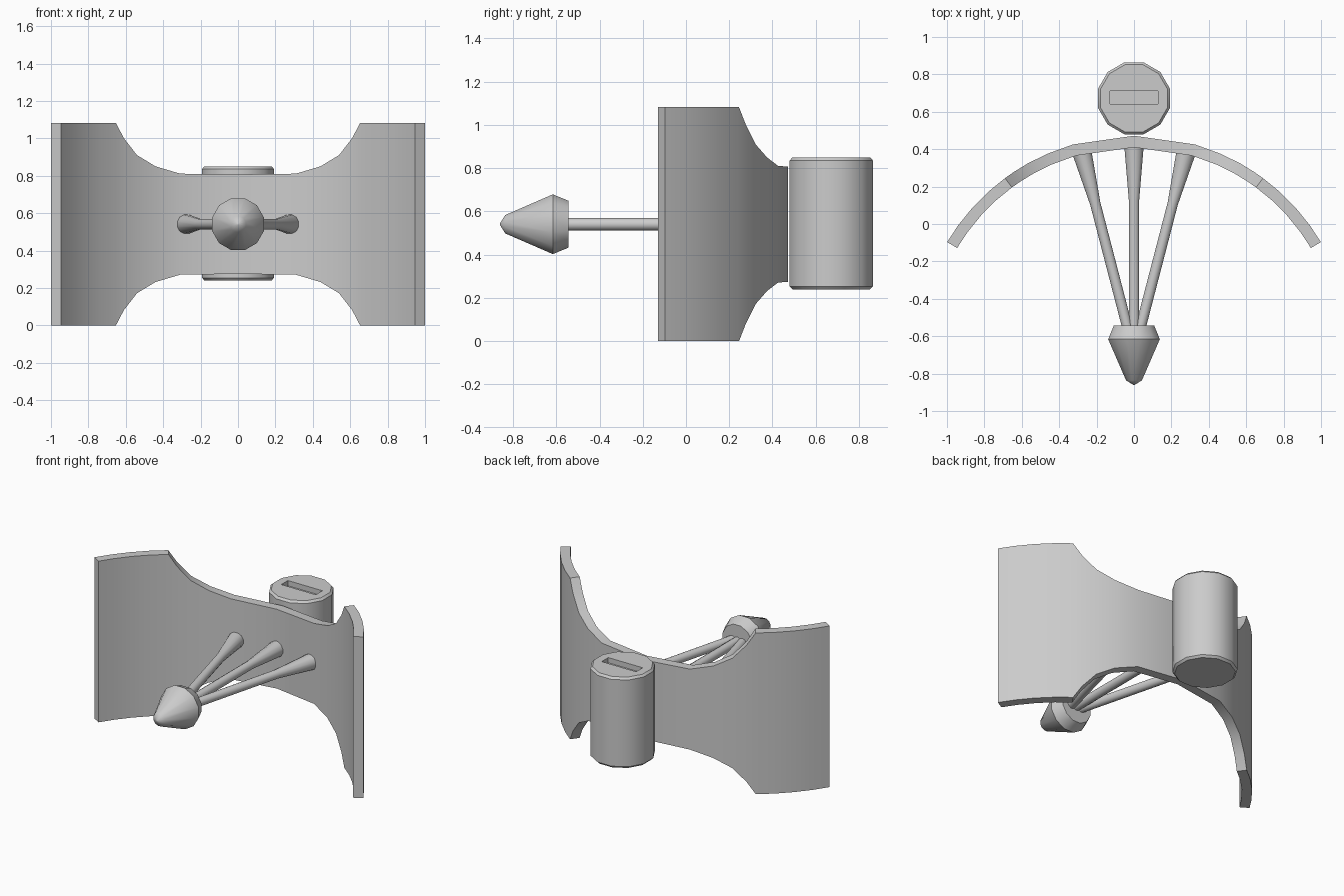
import bpy, bmesh, math
from mathutils import Vector

if "Cube" in bpy.data.objects:
    bpy.data.objects.remove(bpy.data.objects["Cube"])

MID = 0.541  # height of the symmetry plane


def finish(bm, name, angle=35):
    bmesh.ops.recalc_face_normals(bm, faces=bm.faces[:])
    me = bpy.data.meshes.new(name)
    bm.to_mesh(me)
    bm.free()
    ob = bpy.data.objects.new(name, me)
    bpy.context.collection.objects.link(ob)
    bpy.ops.object.select_all(action='DESELECT')
    ob.select_set(True)
    bpy.context.view_layer.objects.active = ob
    bpy.ops.object.shade_smooth_by_angle(angle=math.radians(angle))
    return ob


def lathe(name, origin, direction, profile, sides):
    """Capped solid of revolution; profile = (distance along axis, radius)."""
    origin = Vector(origin)
    rot = Vector(direction).to_track_quat('Z', 'Y')
    bm = bmesh.new()
    rings = []
    for d, r in profile:
        ring = []
        for i in range(sides):
            a = 2 * math.pi * (i + 0.5) / sides
            p = Vector((r * math.cos(a), r * math.sin(a), d))
            ring.append(bm.verts.new(origin + rot @ p))
        rings.append(ring)
    for a, b in zip(rings, rings[1:]):
        for i in range(sides):
            j = (i + 1) % sides
            bm.faces.new((a[i], a[j], b[j], b[i]))
    bm.faces.new(rings[0][::-1])
    bm.faces.new(rings[-1])
    return finish(bm, name)


# Curved reflector: (angle in degrees, half height), mirrored across x
half = [(0, 0.266), (16.3, 0.27), (23.6, 0.309), (29.4, 0.369), (33.7, 0.46),
        (36.4, 0.541), (42, 0.541), (48, 0.541), (54, 0.541), (59.3, 0.541)]
stations = [(-a, h) for a, h in half[:0:-1]] + half
bm = bmesh.new()
loops = []
for deg, h in stations:
    s, c = math.sin(math.radians(deg)), math.cos(math.radians(deg))
    loops.append([bm.verts.new((r * s, r * c - 0.69, MID + dz))
                  for r, dz in ((1.1, -h), (1.162, -h), (1.162, h), (1.1, h))])
for a, b in zip(loops, loops[1:]):
    for i in range(4):
        j = (i + 1) % 4
        bm.faces.new((a[i], a[j], b[j], b[i]))
bm.faces.new(loops[0])
bm.faces.new(loops[-1])
finish(bm, "reflector")

# Feed horn in front of the reflector
lathe("feed_horn", (0, -0.543, MID), (0, -1, 0),
      [(0, 0.112), (0.073, 0.143), (0.293, 0.044), (0.317, 0.004)], 12)

# Three flared struts from horn to reflector
for name, x, y in (("left_strut", -0.28, 0.39), ("centre_strut", 0, 0.42),
                   ("right_strut", 0.28, 0.39)):
    start = Vector((x * 0.11, -0.57, MID))
    v = Vector((x, y, MID)) - start
    n = v.length
    lathe(name, start, v, [(0, 0.029), (n - 0.29, 0.029), (n, 0.054)], 12)

# Mounting cylinder behind, with a slot in its top
mount = lathe("mount_cylinder", (0, 0.672, 0.24), (0, 0, 1),
              [(0, 0.186), (0.014, 0.199), (0.596, 0.199), (0.61, 0.186)], 12)
bpy.ops.mesh.primitive_cube_add(size=1, location=(0, 0.677, 0.86))
cutter = bpy.context.object
cutter.name = "slot_cutter"
cutter.scale = (0.256, 0.07, 0.09)
cutter.hide_render = True
mod = mount.modifiers.new("slot", 'BOOLEAN')
mod.operation = 'DIFFERENCE'
mod.solver = 'EXACT'
mod.object = cutter
bpy.context.view_layer.objects.active = mount
bpy.ops.object.modifier_apply(modifier=mod.name)
bpy.data.objects.remove(cutter)
